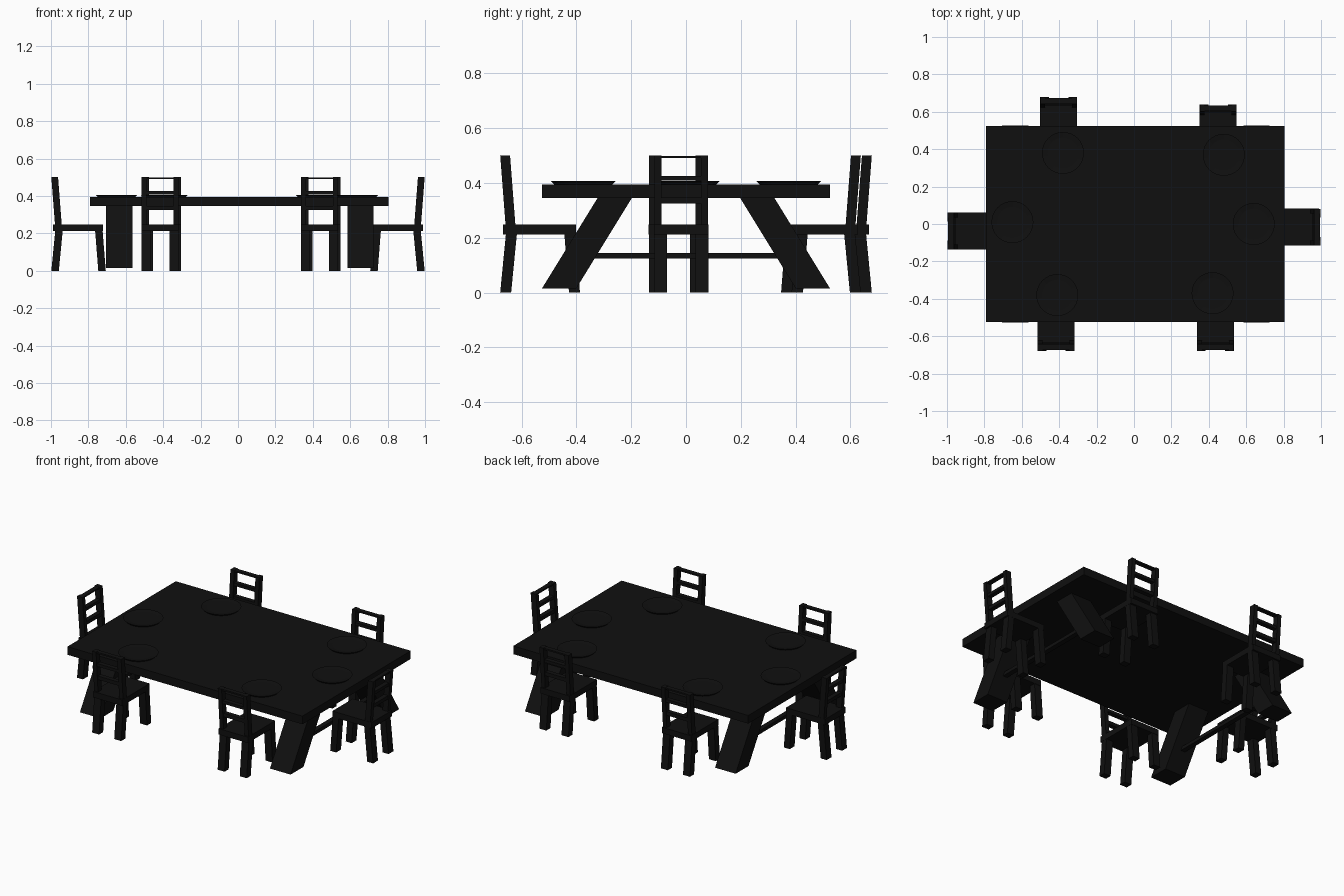
import bpy, bmesh, math
from mathutils import Matrix, Vector

cube = bpy.data.objects.get("Cube")
if cube:
    bpy.data.objects.remove(cube, do_unlink=True)

# One dark finish for everything
dark = bpy.data.materials.new("near_black")
dark.use_nodes = True
colour = (0.005, 0.005, 0.005, 1)
dark.diffuse_color = colour
dark.node_tree.nodes["Principled BSDF"].inputs["Base Color"].default_value = colour


def finish(name, bm, matrix=Matrix()):
    bmesh.ops.recalc_face_normals(bm, faces=bm.faces)
    mesh = bpy.data.meshes.new(name)
    bm.to_mesh(mesh)
    bm.free()
    mesh.materials.append(dark)
    obj = bpy.data.objects.new(name, mesh)
    obj.matrix_world = matrix
    bpy.context.collection.objects.link(obj)
    return obj


def beam(bm, bottom, top, width, depth):
    """Box with level ends, sheared from the bottom centre to the top centre."""
    bottom, top = Vector(bottom), Vector(top)
    for v in bmesh.ops.create_cube(bm, size=1)["verts"]:
        centre = top if v.co.z > 0 else bottom
        v.co = centre + Vector((v.co.x * width, v.co.y * depth, 0))


def slab(bm, x, y, z):
    beam(bm, (sum(x) / 2, sum(y) / 2, z[0]), (sum(x) / 2, sum(y) / 2, z[1]),
         x[1] - x[0], y[1] - y[0])


# Table top
bm = bmesh.new()
slab(bm, (-0.79, 0.805), (-0.525, 0.525), (0.345, 0.395))
finish("table_top", bm)

# Splayed table legs with a stretcher at each end
for side, x in (("right", -0.635), ("left", 0.655)):
    for end, s in (("front", -1), ("back", 1)):
        bm = bmesh.new()
        beam(bm, (x, s * 0.463, 0.015), (x, s * 0.257, 0.35), 0.14, 0.125)
        finish(f"table_leg_{end}_{side}", bm)
    bm = bmesh.new()
    slab(bm, (x - 0.015, x + 0.015), (-0.39, 0.39), (0.124, 0.145))
    finish(f"stretcher_{side}", bm)

# Plates: shallow discs with a raised rim
places = [(-0.41, -0.38), (0.42, -0.37), (-0.38, 0.38),
          (0.48, 0.37), (-0.65, 0.01), (0.64, 0.0)]
for i, (x, y) in enumerate(places):
    bm = bmesh.new()
    bmesh.ops.create_cone(bm, cap_ends=True, segments=32, radius1=0.1,
                          radius2=0.112, depth=0.012)
    top = [f for f in bm.faces if f.normal.z > 0.9]
    bmesh.ops.inset_region(bm, faces=top, thickness=0.03, depth=-0.004)
    finish(f"plate_{i + 1}", bm, Matrix.Translation((x, y, 0.4)))


def chair(name, x, y, turn):
    """Chair whose rearmost line is at the local origin, facing local +y."""
    place = Matrix.Translation((x, y, 0)) @ Matrix.Rotation(math.radians(turn), 4, "Z")
    bm = bmesh.new()
    slab(bm, (-0.099, 0.099), (0.012, 0.278), (0.212, 0.248))
    finish(name + "_seat", bm, place)
    bm = bmesh.new()
    for s in (-1, 1):
        beam(bm, (s * 0.075, 0.022, 0), (s * 0.075, 0.043, 0.215), 0.047, 0.04)
        beam(bm, (s * 0.075, 0.273, 0), (s * 0.075, 0.256, 0.215), 0.047, 0.04)
    finish(name + "_legs", bm, place)
    bm = bmesh.new()
    for s in (-1, 1):
        beam(bm, (s * 0.085, 0.04, 0.24), (s * 0.085, 0.02, 0.5), 0.026, 0.036)
    finish(name + "_back_posts", bm, place)
    bm = bmesh.new()
    for low, high in ((0.325, 0.347), (0.408, 0.426), (0.49, 0.499)):
        mid = 0.04 - (low - 0.24) * 0.077
        slab(bm, (-0.08, 0.08), (mid - 0.014, mid + 0.014), (low, high))
    finish(name + "_back_slats", bm, place)


# Six chairs around the table
chair("chair_front_right", -0.417, -0.68, 0)
chair("chair_front_left", 0.435, -0.68, 0)
chair("chair_back_right", -0.403, 0.68, 180)
chair("chair_back_left", 0.45, 0.64, 180)
chair("chair_right_end", -1.0, -0.037, -90)
chair("chair_left_end", 1.0, -0.017, 90)
